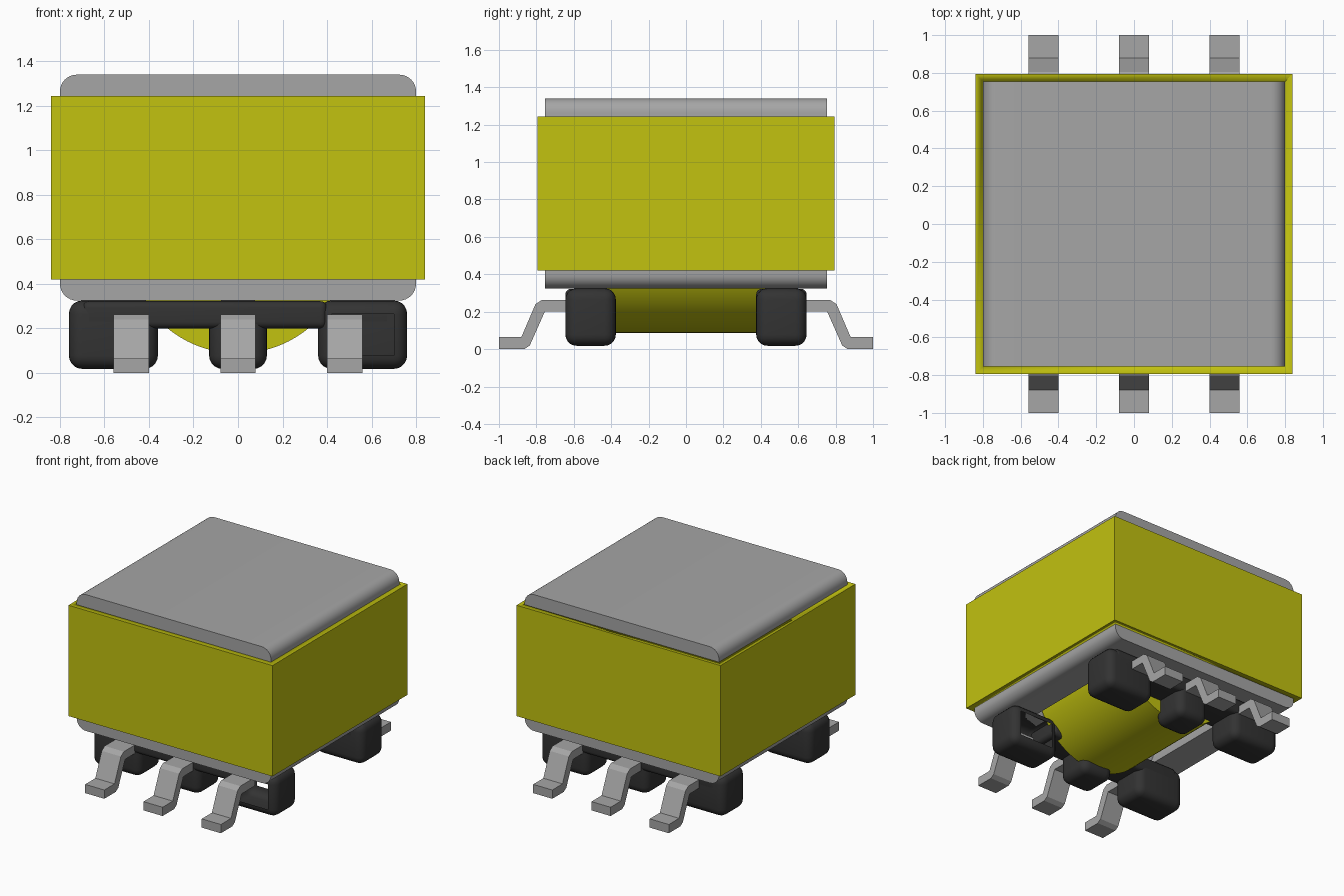
import bpy, bmesh
from math import radians, pi, sin, cos
from mathutils import Matrix

default = bpy.data.objects.get("Cube")
if default:
    bpy.data.objects.remove(default, do_unlink=True)


def material(name, rgb):
    m = bpy.data.materials.new(name)
    m.use_nodes = True
    m.diffuse_color = (*rgb, 1)
    m.node_tree.nodes["Principled BSDF"].inputs["Base Color"].default_value = (*rgb, 1)
    return m


TAPE = material("yellow tape", (0.54, 0.54, 0.005))
FERRITE = material("grey metal", (0.38, 0.38, 0.38))
PLASTIC = material("black plastic", (0.033, 0.033, 0.033))


def finish(bm, name, mat):
    bmesh.ops.recalc_face_normals(bm, faces=bm.faces)
    mesh = bpy.data.meshes.new(name)
    bm.to_mesh(mesh)
    bm.free()
    mesh.materials.append(mat)
    mesh.shade_smooth()
    mesh.set_sharp_from_angle(angle=radians(32))
    ob = bpy.data.objects.new(name, mesh)
    bpy.context.collection.objects.link(ob)
    return ob


def box_bm(x, y, z, bevel=0):
    """Box from three (low, high) ranges, optionally rounded."""
    bm = bmesh.new()
    bmesh.ops.create_cube(bm, size=1)
    for v in bm.verts:
        v.co = [r[0] if c < 0 else r[1] for r, c in zip((x, y, z), v.co)]
    if bevel:
        bmesh.ops.bevel(bm, geom=bm.edges[:], offset=bevel, segments=5,
                        profile=0.5, affect='EDGES')
    return bm


def prism_y(points, y0, y1):
    """Extrude an (x, z) outline along y."""
    bm = bmesh.new()
    face = bm.faces.new([bm.verts.new((x, y0, z)) for x, z in points])
    ext = bmesh.ops.extrude_face_region(bm, geom=[face])["geom"]
    verts = [g for g in ext if isinstance(g, bmesh.types.BMVert)]
    bmesh.ops.translate(bm, verts=verts, vec=(0, y1 - y0, 0))
    return bm


def circle(r, zc, n):
    return [(r * cos(2 * pi * i / n), zc + r * sin(2 * pi * i / n)) for i in range(n)]


def cut(target, cutter):
    cutter.hide_render = True
    cutter.hide_viewport = True
    cutter.display_type = 'WIRE'
    mod = target.modifiers.new("cut", 'BOOLEAN')
    mod.operation = 'DIFFERENCE'
    mod.solver = 'EXACT'
    mod.object = cutter


# Core: block with long edges rounded, winding chamber open at the bottom
bm = box_bm((-0.8, 0.8), (-0.755, 0.755), (0.325, 1.34))
long_edges = [e for e in bm.edges if abs(e.verts[0].co.y - e.verts[1].co.y) > 1]
bmesh.ops.bevel(bm, geom=long_edges, offset=0.075, segments=8, profile=0.5, affect='EDGES')
core = finish(bm, "core", FERRITE)
chamber = finish(prism_y(circle(0.59, 0.6, 64), -0.46, 0.46), "chamber_cutter", FERRITE)
cut(core, chamber)

# Tape band: four thin walls round the core
tape = finish(box_bm((-0.84, 0.84), (-0.795, 0.795), (0.42, 1.245)), "tape_band", TAPE)
inside = finish(box_bm((-0.8, 0.8), (-0.755, 0.755), (0.3, 1.4)), "tape_cutter", TAPE)
cut(tape, inside)

# Coil
finish(prism_y(circle(0.5, 0.587, 80), -0.44, 0.44), "coil_winding", TAPE)

# Bobbin rails and feet on both sides
FEET = {"right": (-0.76, -0.36), "middle": (-0.13, 0.13), "left": (0.36, 0.76)}
for side, s in (("front", -1), ("back", 1)):
    depth = sorted((s * 0.375, s * 0.645))
    rail_end = 0.4 if s < 0 else 0.7
    finish(box_bm((-0.7, rail_end), depth, (0.2, 0.322), 0.03), side + "_rail", PLASTIC)
    for name, span in FEET.items():
        bm = box_bm(span, depth, (0.018, 0.325), 0.06)
        if (side, name) == ("front", "left"):
            # this foot is an open frame, seen through from front to back
            bm.normal_update()
            ends = [f for f in bm.faces if abs(f.normal.y) > 0.99 and f.calc_area() > 0.02]
            bmesh.ops.delete(bm, geom=ends, context='FACES')
        finish(bm, f"{side}_{name}_foot", PLASTIC)

# Gull-wing pins: side outline in (distance from centre, height)
PIN = [(0.6, 0.2), (0.755, 0.2), (0.835, 0.02), (0.865, 0.0), (1.0, 0.0),
       (1.0, 0.065), (0.88, 0.065), (0.805, 0.24), (0.77, 0.263), (0.6, 0.263)]
for side, turn in (("front", -pi / 2), ("back", pi / 2)):
    for name, x in (("right", -0.48), ("middle", 0), ("left", 0.48)):
        bm = prism_y(PIN, -0.079, 0.079)
        bm.transform(Matrix.Translation((x, 0, 0)) @ Matrix.Rotation(turn, 4, 'Z'))
        finish(bm, f"{side}_{name}_pin", FERRITE)
